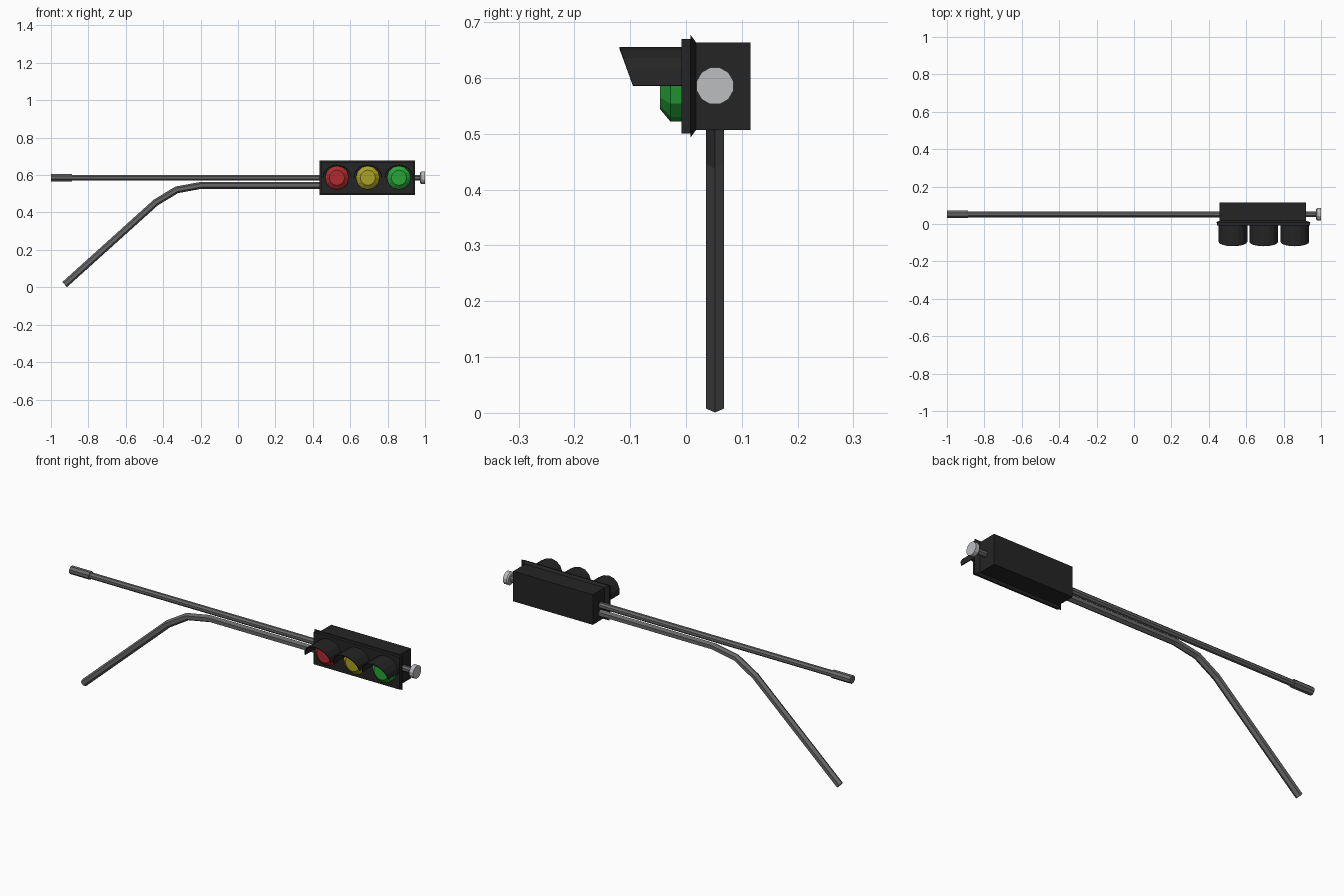
import bpy, bmesh, math
from mathutils import Vector

if "Cube" in bpy.data.objects:
    bpy.data.objects.remove(bpy.data.objects["Cube"])


def mat(name, rgb):
    m = bpy.data.materials.new(name)
    m.diffuse_color = (*rgb, 1)
    m.use_nodes = True
    m.node_tree.nodes["Principled BSDF"].inputs["Base Color"].default_value = m.diffuse_color
    return m


BLACK = mat("housing black", (0.018, 0.018, 0.018))
STEEL = mat("pole grey", (0.14, 0.14, 0.14))
LIGHT = mat("cap light grey", (0.50, 0.51, 0.53))
RED = mat("lens red", (0.42, 0.025, 0.03))
YELLOW = mat("lens yellow", (0.40, 0.36, 0.018))
GREEN = mat("lens green", (0.02, 0.38, 0.04))

Y, Z = 0.052, 0.586   # axis of the main arm


def loft(name, rings, material, cap=True):
    """Skin a list of vertex rings, optionally capping both ends."""
    bm = bmesh.new()
    vs = [[bm.verts.new(p) for p in r] for r in rings]
    n = len(rings[0])
    for a, b in zip(vs, vs[1:]):
        for i in range(n if cap else n - 1):
            j = (i + 1) % n
            bm.faces.new((a[i], a[j], b[j], b[i]))
    if cap:
        bm.faces.new(vs[0])
        bm.faces.new(vs[-1])
    bmesh.ops.recalc_face_normals(bm, faces=bm.faces)
    me = bpy.data.meshes.new(name)
    bm.to_mesh(me)
    bm.free()
    me.materials.append(material)
    ob = bpy.data.objects.new(name, me)
    bpy.context.collection.objects.link(ob)
    return ob


def rod(name, profile, material, sides=8, z=Z):
    """Turned part along x from (x, radius) pairs."""
    angs = [2 * math.pi * (i + 0.5) / sides for i in range(sides)]
    loft(name, [[(x, Y + r * math.cos(a), z + r * math.sin(a)) for a in angs]
                for x, r in profile], material)


def rect(y, x0, x1, z0, z1):
    return [(x0, y, z0), (x1, y, z0), (x1, y, z1), (x0, y, z1)]


# Main arm with end collar and right-hand cap
rod("main_arm", [(-0.99, 0.016), (0.978, 0.016)], STEEL)
rod("arm_end_collar", [(-1.0, 0.021), (-0.887, 0.021)], STEEL)
rod("arm_cap", [(0.972, 0.027), (0.978, 0.034), (1.0, 0.034)], LIGHT, 12)

# Bent hexagonal brace, mitred at each bend
path = [Vector(p) for p in ((-0.927, 0.0145), (-0.44, 0.453), (-0.328, 0.521),
                            (-0.198, 0.545), (0.48, 0.545))]
rings = []
for i, p in enumerate(path):
    d0 = (p - path[i - 1]).normalized() if i else (path[1] - p).normalized()
    d1 = (path[i + 1] - p).normalized() if i < len(path) - 1 else d0
    t = (d0 + d1).normalized()
    k = 0.0185 / t.dot(d0)
    ring = []
    for s in range(6):
        a = math.pi / 2 + s * math.pi / 3
        q = p + Vector((-t.y, t.x)) * k * math.sin(a)
        ring.append((q.x, Y + 0.0185 * math.cos(a), q.y))
    rings.append(ring)
loft("bent_brace", rings, STEEL)

# Housing box and front plate with tapered rim
loft("signal_housing", [rect(0.0, 0.458, 0.919, 0.507, 0.664),
                        rect(0.116, 0.458, 0.919, 0.507, 0.664)], BLACK)
loft("front_plate", [rect(-0.008, 0.443, 0.94, 0.501, 0.67),
                     rect(0.008, 0.443, 0.94, 0.501, 0.67),
                     rect(0.0085, 0.437, 0.945, 0.494, 0.677),
                     rect(0.018, 0.458, 0.919, 0.507, 0.664)], BLACK)

# Lenses and visors
for label, x, m in (("red", 0.529, RED), ("yellow", 0.694, YELLOW), ("green", 0.86, GREEN)):
    angs = [math.pi * i / 6 for i in range(12)]
    loft(label + "_lens",
         [[(x + r * math.cos(a), y, Z + r * math.sin(a)) for a in angs]
          for y, r in ((-0.004, 0.064), (-0.028, 0.064), (-0.047, 0.041))], m)
    arc = [math.pi * i / 8 for i in range(9)]
    back = [(x + 0.075 * math.cos(a), -0.004, Z + 0.068 * math.sin(a)) for a in arc]
    front = [(px, -0.095 - 0.024 * (pz - Z) / 0.068, pz) for px, _, pz in back]
    visor = loft(label + "_visor", [back, front], BLACK, cap=False)
    sol = visor.modifiers.new("thickness", "SOLIDIFY")
    sol.thickness = 0.004
    sol.offset = 0
